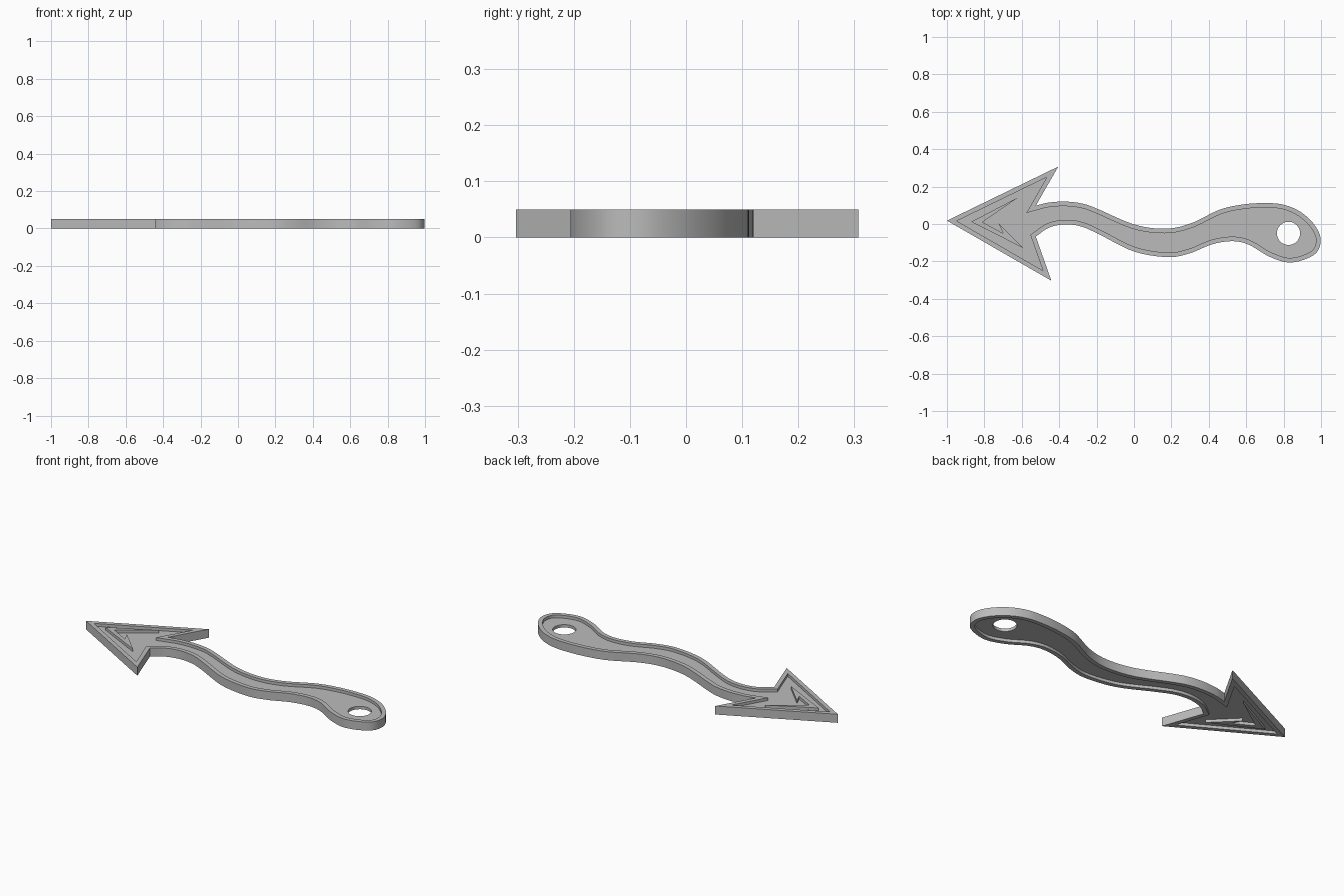
import bpy, bmesh
from math import cos, sin, pi
from mathutils import Vector

cube = bpy.data.objects.get("Cube")
if cube:
    bpy.data.objects.remove(cube)

HEIGHT, FLOOR, CEILING, RIM = 0.05, 0.0165, 0.0335, 0.0245

metal = bpy.data.materials.new("grey metal")
metal.use_nodes = True
GREY = (0.5, 0.5, 0.5, 1)
metal.diffuse_color = GREY
metal.node_tree.nodes["Principled BSDF"].inputs["Base Color"].default_value = GREY


def smooth_path(points, steps=6):
    """Catmull-Rom curve through the points."""
    p = [Vector(q) for q in points]
    p = [2 * p[0] - p[1]] + p + [2 * p[-1] - p[-2]]
    path = []
    for a, b, c, d in zip(p, p[1:], p[2:], p[3:]):
        for i in range(steps):
            t = i / steps
            path.append(0.5 * (2 * b + (c - a) * t + (2 * a - 5 * b + 4 * c - d) * t * t
                               + (3 * b - a - 3 * c + d) * t ** 3))
    return path + [p[-2]]


def inset(loop, width):
    """Mitred inward offset of a clockwise loop."""
    result = []
    for i, q in enumerate(loop):
        d1 = (q - loop[i - 1]).normalized()
        d2 = (loop[(i + 1) % len(loop)] - q).normalized()
        n1, n2 = Vector((d1.y, -d1.x)), Vector((d2.y, -d2.x))
        result.append(q + (n1 + n2) * width / (1 + n1.dot(n2)))
    return result


def ring(bm, loop, z):
    return [bm.verts.new((q.x, q.y, z)) for q in loop]


def bridge(bm, a, b):
    for i in range(len(a)):
        j = (i + 1) % len(a)
        bm.faces.new((a[i], a[j], b[j], b[i]))


def cap(bm, *rings):
    edges = []
    for r in rings:
        for i in range(len(r)):
            pair = (r[i - 1], r[i])
            edges.append(bm.edges.get(pair) or bm.edges.new(pair))
    bmesh.ops.triangle_fill(bm, edges=edges, use_beauty=True)


def finish(bm, name):
    bmesh.ops.recalc_face_normals(bm, faces=bm.faces)
    mesh = bpy.data.meshes.new(name)
    bm.to_mesh(mesh)
    bm.free()
    mesh.materials.append(metal)
    obj = bpy.data.objects.new(name, mesh)
    bpy.context.collection.objects.link(obj)
    bpy.ops.object.select_all(action="DESELECT")
    obj.select_set(True)
    bpy.context.view_layer.objects.active = obj
    bpy.ops.object.shade_smooth_by_angle(angle=0.5)


# Wavy handle between the two notches, round the eye end, clockwise
handle = smooth_path([
    (-0.525, 0.098), (-0.46, 0.114), (-0.37, 0.12), (-0.28, 0.11), (-0.2, 0.083),
    (0, -0.002), (0.165, -0.025), (0.3, 0.002), (0.457, 0.076), (0.58, 0.104),
    (0.7, 0.112), (0.8, 0.103), (0.89, 0.065), (0.965, -0.005), (0.998, -0.085),
    (0.965, -0.163), (0.84, -0.206), (0.725, -0.175), (0.617, -0.112), (0.53, -0.092),
    (0.42, -0.108), (0.297, -0.157), (0.18, -0.177), (0, -0.147), (-0.185, -0.056),
    (-0.28, -0.014), (-0.37, -0.002), (-0.455, -0.02), (-0.525, -0.067)])
# Barbed head closes the outline
head = [Vector(q) for q in ((-0.442, -0.303), (-1, 0.018), (-0.405, 0.307))]
outer = handle + head
inner = inset(outer, RIM)
hole = [Vector((0.826 + 0.062 * cos(2 * pi * i / 48), -0.05 + 0.062 * sin(2 * pi * i / 48)))
        for i in range(48)]

# Rimmed body: raised border on both sides of a thin web with a round eye
bm = bmesh.new()
out_low, out_high = ring(bm, outer, 0), ring(bm, outer, HEIGHT)
in_low, in_high = ring(bm, inner, 0), ring(bm, inner, HEIGHT)
web_low, web_high = ring(bm, inner, FLOOR), ring(bm, inner, CEILING)
hole_low, hole_high = ring(bm, hole, FLOOR), ring(bm, hole, CEILING)
for a, b in ((out_low, out_high), (out_high, in_high), (in_high, web_high),
             (out_low, in_low), (in_low, web_low), (hole_low, hole_high)):
    bridge(bm, a, b)
cap(bm, web_high, hole_high)
cap(bm, web_low, hole_low)
finish(bm, "arrow_body")

# Raised barbed emblem in the head, on both sides
emblem = [Vector(q) for q in ((-0.87, 0.012), (-0.615, 0.145), (-0.81, 0.01),
                              (-0.7, -0.05), (-0.725, 0.005), (-0.59, -0.13))]
for side, z0, z1 in (("upper", CEILING - 0.002, HEIGHT), ("lower", 0, FLOOR + 0.002)):
    bm = bmesh.new()
    low, high = ring(bm, emblem, z0), ring(bm, emblem, z1)
    bridge(bm, low, high)
    cap(bm, low)
    cap(bm, high)
    finish(bm, side + "_head_emblem")
